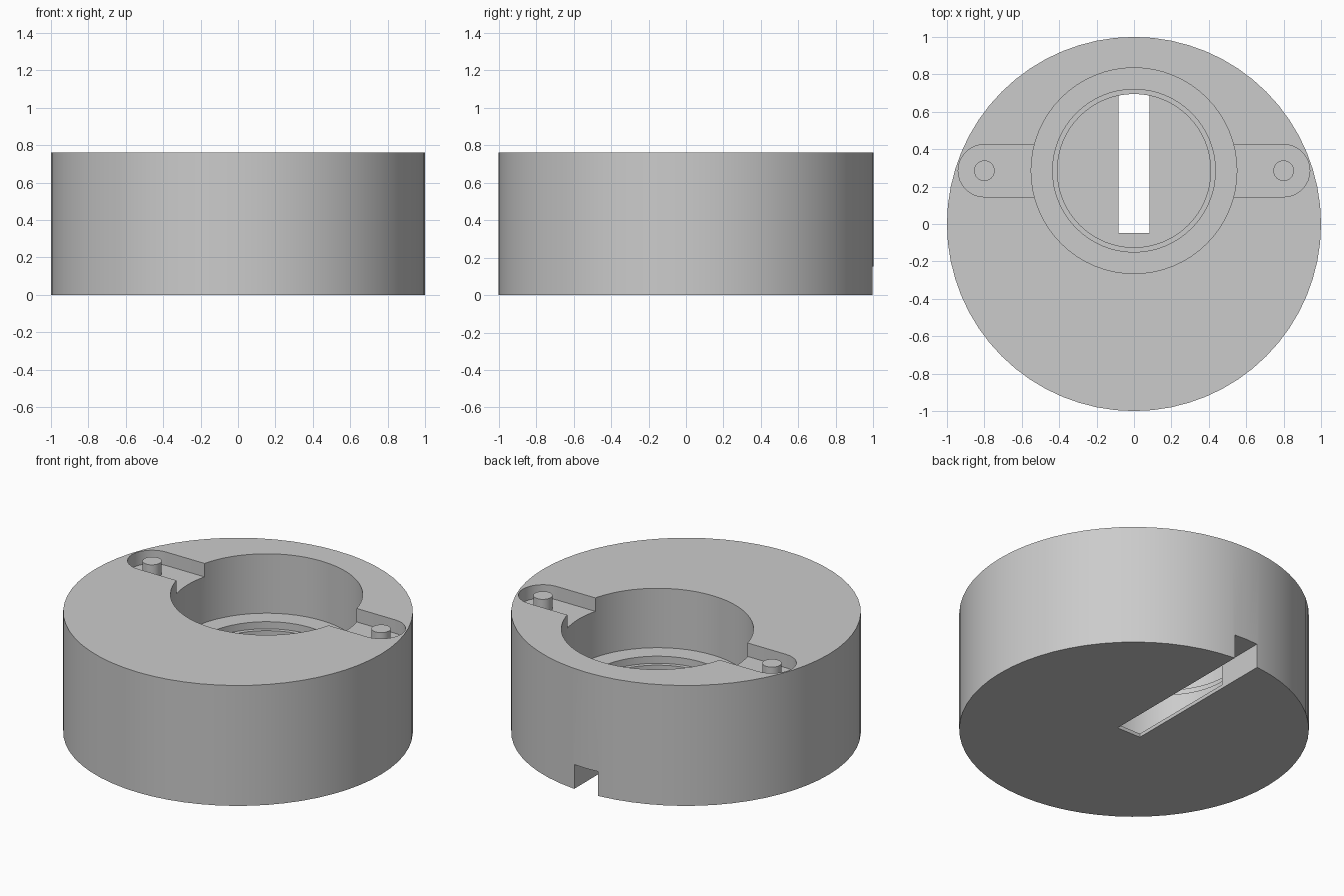
import bpy, bmesh, math

cube = bpy.data.objects.get("Cube")
if cube:
    bpy.data.objects.remove(cube, do_unlink=True)

HEIGHT = 0.76
BORE_Y = 0.285
POCKET_Z = HEIGHT - 0.085
PIN_X = 0.8

grey = bpy.data.materials.new("plain grey")
grey.use_nodes = True
colour = (0.6, 0.6, 0.6, 1)
grey.diffuse_color = colour
grey.node_tree.nodes["Principled BSDF"].inputs["Base Color"].default_value = colour


def prism(name, outline, z0, z1):
    """Extrude a flat outline from z0 up to z1."""
    bm = bmesh.new()
    face = bm.faces.new([bm.verts.new((x, y, z0)) for x, y in outline])
    grown = bmesh.ops.extrude_face_region(bm, geom=[face])["geom"]
    top = [v for v in grown if isinstance(v, bmesh.types.BMVert)]
    bmesh.ops.translate(bm, verts=top, vec=(0, 0, z1 - z0))
    bmesh.ops.recalc_face_normals(bm, faces=bm.faces)
    mesh = bpy.data.meshes.new(name)
    bm.to_mesh(mesh)
    bm.free()
    mesh.materials.append(grey)
    obj = bpy.data.objects.new(name, mesh)
    bpy.context.collection.objects.link(obj)
    return obj


def arc(cx, cy, r, start, sweep, steps):
    return [(cx + r * math.cos(start + sweep * i / steps),
             cy + r * math.sin(start + sweep * i / steps)) for i in range(steps + 1)]


def circle(cx, cy, r, steps=64):
    return arc(cx, cy, r, 0, math.tau, steps)[:-1]


def activate(obj):
    bpy.ops.object.select_all(action="DESELECT")
    obj.select_set(True)
    bpy.context.view_layer.objects.active = obj


def cut(target, cutter):
    cutter.hide_render = True
    activate(target)
    mod = target.modifiers.new("cut", "BOOLEAN")
    mod.operation = "DIFFERENCE"
    mod.solver = "EXACT"
    mod.object = cutter
    bpy.ops.object.modifier_apply(modifier=mod.name)
    bpy.data.objects.remove(cutter, do_unlink=True)


# Round body
body = prism("round_body", circle(0, 0, 1), 0, HEIGHT)

# Stepped bore, widest at the top
for radius, floor in ((0.55, 0.385), (0.435, 0.34), (0.41, 0.023)):
    cut(body, prism("bore_cutter", circle(0, BORE_Y, radius), floor, 1))

# Round-ended pocket across the bore
ends = (arc(PIN_X, BORE_Y, 0.14, -math.pi / 2, math.pi, 16)
        + arc(-PIN_X, BORE_Y, 0.14, math.pi / 2, math.pi, 16))
cut(body, prism("pocket_cutter", ends, POCKET_Z, 1))

# Slot in the underside, open at the back
slot = [(-0.083, -0.047), (0.083, -0.047), (0.083, 1.2), (-0.083, 1.2)]
cut(body, prism("slot_cutter", slot, -0.2, 0.153))

# Locating pins in the pocket ends
pins = [prism(name, circle(side * PIN_X, BORE_Y, 0.055, 32), POCKET_Z - 0.005, HEIGHT - 0.002)
        for name, side in (("left_pin", 1), ("right_pin", -1))]

for obj in [body] + pins:
    activate(obj)
    bpy.ops.object.shade_smooth_by_angle(angle=math.radians(30))
